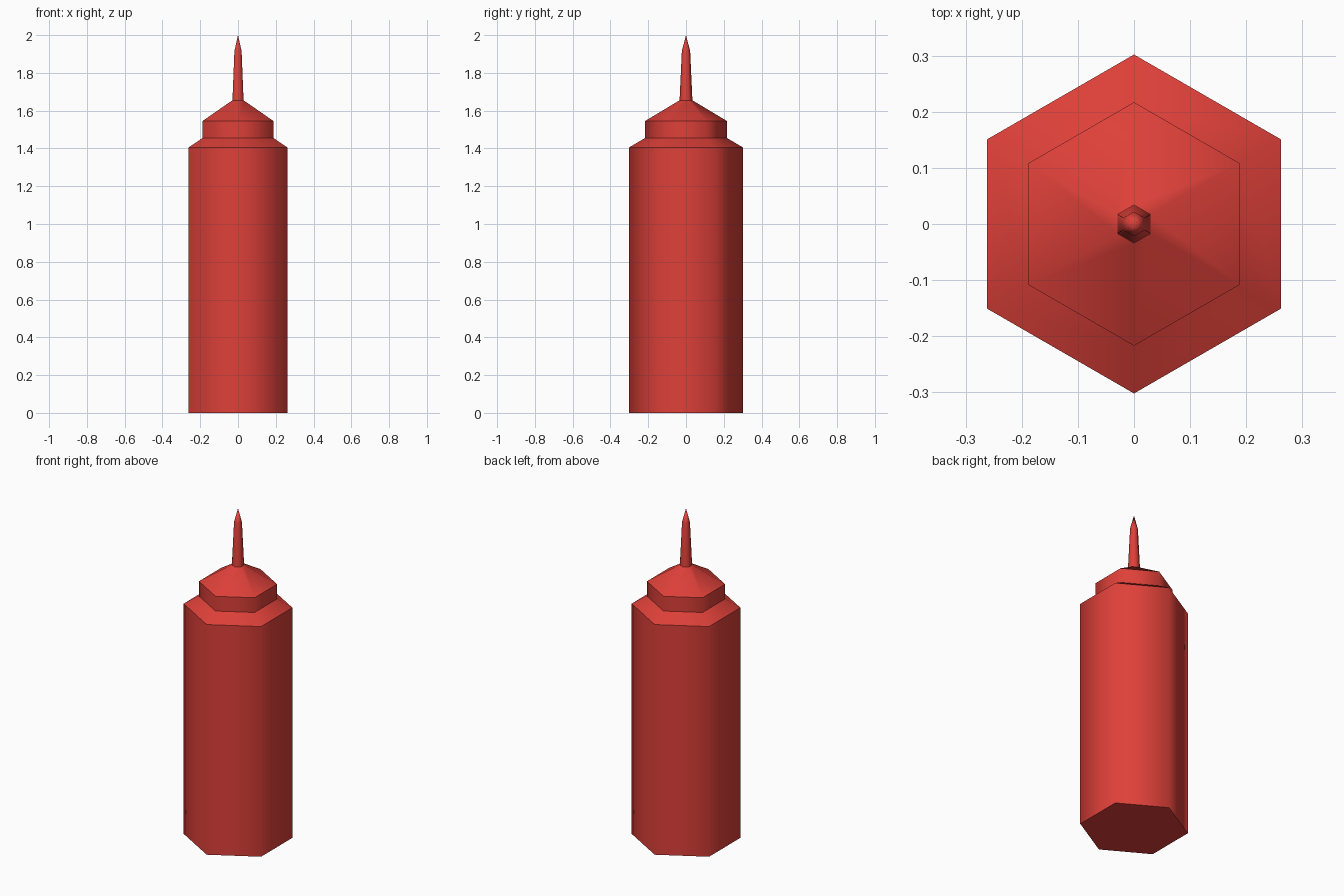
import bpy, bmesh, math

if "Cube" in bpy.data.objects:
    bpy.data.objects.remove(bpy.data.objects["Cube"])

red = bpy.data.materials.new("sauce red")
red.diffuse_color = (0.73, 0.051, 0.041, 1.0)
red.use_nodes = True
red.node_tree.nodes["Principled BSDF"].inputs["Base Color"].default_value = red.diffuse_color

SIDES = 6


def lathe(name, profile, soft_rings=()):
    """Six-sided turned part from (radius, z) rings; smooth around, crisp at rings."""
    bm = bmesh.new()
    rings = []
    for r, z in profile:
        if r == 0:
            rings.append([bm.verts.new((0, 0, z))])
        else:
            angles = [math.pi / 2 + i * math.tau / SIDES for i in range(SIDES)]
            rings.append([bm.verts.new((r * math.cos(a), r * math.sin(a), z)) for a in angles])
    for low, high in zip(rings, rings[1:]):
        for i in range(SIDES):
            j = (i + 1) % SIDES
            top = [high[0]] if len(high) == 1 else [high[j], high[i]]
            bm.faces.new([low[i], low[j]] + top).smooth = True
    # Flat end caps
    bm.faces.new(rings[0][::-1])
    if len(rings[-1]) > 1:
        bm.faces.new(rings[-1])
    # Crisp horizontal rings
    for k, ring in enumerate(rings):
        if len(ring) > 1 and k not in soft_rings:
            for i in range(SIDES):
                bm.edges.get((ring[i], ring[(i + 1) % SIDES])).smooth = False
    bmesh.ops.recalc_face_normals(bm, faces=bm.faces)
    mesh = bpy.data.meshes.new(name)
    bm.to_mesh(mesh)
    bm.free()
    mesh.materials.append(red)
    obj = bpy.data.objects.new(name, mesh)
    bpy.context.collection.objects.link(obj)
    return obj


# Bottle body with sloped shoulder
lathe("bottle_body", [(0.302, 0), (0.302, 1.405), (0.217, 1.455)])
# Screw cap with conical top
lathe("screw_cap", [(0.217, 1.455), (0.217, 1.545), (0.034, 1.655)])
# Tapered nozzle with pointed tip
lathe("nozzle", [(0.034, 1.655), (0.022, 1.915), (0, 2.0)], soft_rings=(1,))
